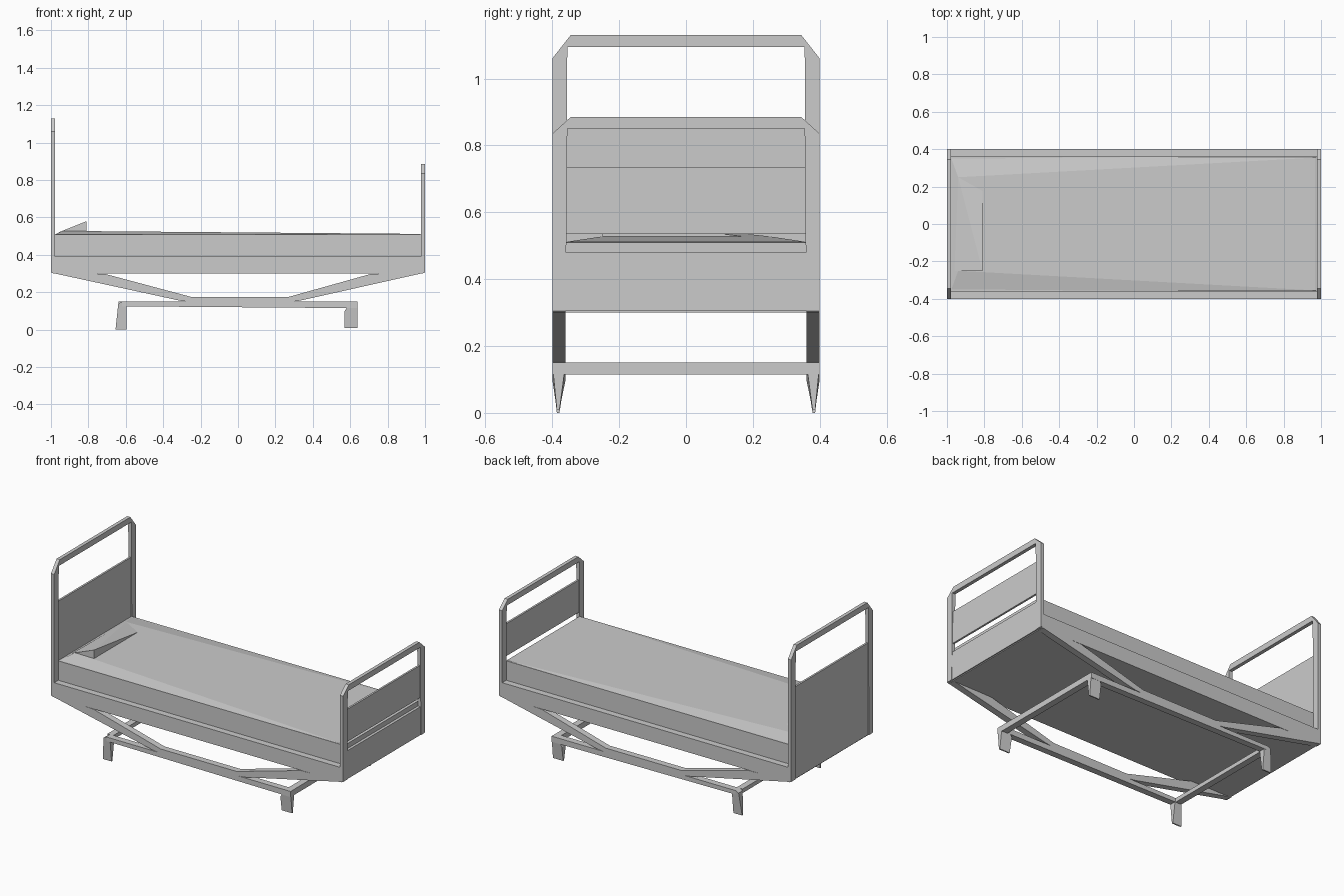
import bpy, bmesh
from mathutils import Vector

if "Cube" in bpy.data.objects:
    bpy.data.objects.remove(bpy.data.objects["Cube"], do_unlink=True)

grey = bpy.data.materials.new("light_grey")
grey.use_nodes = True
grey.diffuse_color = (0.6, 0.6, 0.6, 1)
grey.node_tree.nodes["Principled BSDF"].inputs["Base Color"].default_value = (0.6, 0.6, 0.6, 1)


def finish(name, bm):
    bmesh.ops.recalc_face_normals(bm, faces=bm.faces)
    mesh = bpy.data.meshes.new(name)
    bm.to_mesh(mesh)
    bm.free()
    mesh.materials.append(grey)
    obj = bpy.data.objects.new(name, mesh)
    bpy.context.collection.objects.link(obj)
    return obj


def prism(name, outline, axis, start, end):
    """Extrude an (x, z) or (y, z) outline along axis 'y' or 'x'."""
    bm = bmesh.new()
    verts = [bm.verts.new((u, start, z) if axis == "y" else (start, u, z)) for u, z in outline]
    face = bm.faces.new(verts)
    out = bmesh.ops.extrude_face_region(bm, geom=[face])
    step = Vector((0, end - start, 0) if axis == "y" else (end - start, 0, 0))
    bmesh.ops.translate(bm, vec=step, verts=[g for g in out["geom"] if isinstance(g, bmesh.types.BMVert)])
    return finish(name, bm)


def box(name, x0, x1, y0, y1, z0, z1):
    return prism(name, [(x0, z0), (x1, z0), (x1, z1), (x0, z1)], "y", y0, y1)


def hull(name, points):
    bm = bmesh.new()
    for p in points:
        bm.verts.new(p)
    bmesh.ops.convex_hull(bm, input=bm.verts)
    return finish(name, bm)


# Bed base, mattress and blanket
HALF, INNER, BASE = 0.40, 0.36, 0.305
box("bed_base", -0.99, 0.99, -HALF, HALF, 0.30, 0.39)
box("mattress", -0.98, 0.98, -INNER, INNER, 0.38, 0.51)
hull("blanket", [(x, s * y, z) for s in (-1, 1) for x, y, z in (
    (-0.98, INNER, 0.508), (0.98, INNER, 0.508), (-0.94, 0.25, 0.528), (0.97, 0.355, 0.512))])

# Wedge pillow
hull("pillow", [(-0.96, -0.25, 0.52), (-0.81, -0.25, 0.52), (-0.81, -0.25, 0.58),
                (-0.81, 0.20, 0.524), (-0.94, 0.25, 0.528)])


# End boards: a chamfered hoop with panels between its posts
def hoop(name, x0, x1, shoulder, top):
    half = [(INNER, BASE), (HALF, BASE), (HALF, shoulder), (0.345, top)]
    inner = [(0.355, top - 0.035), (-0.355, top - 0.035), (-INNER, BASE)]
    outline = half + [(-y, z) for y, z in reversed(half[1:])] + inner[::-1] + inner[:1]
    # keep each corner only once
    outline = list(dict.fromkeys(outline))
    return prism(name, outline, "x", x0, x1)


hoop("headboard_frame", -1.0, -0.978, 1.06, 1.13)
box("headboard_panel", -0.995, -0.983, -INNER, INNER, BASE, 0.875)
hoop("footboard_frame", 0.978, 1.0, 0.835, 0.885)
box("footboard_panel", 0.983, 0.995, -INNER, INNER, 0.535, 0.735)
box("footboard_lower_panel", 0.978, 0.997, -INNER, INNER, BASE, 0.48)

# Side struts, rails and legs
truss = [(-1.0, BASE), (-0.31, 0.155), (-0.25, 0.148), (0.27, 0.148), (0.33, 0.155),
         (1.0, BASE), (0.71, 0.298), (0.27, 0.175), (-0.25, 0.175), (-0.71, 0.298)]
legs = {"head": [(-0.655, 0), (-0.595, 0), (-0.595, 0.125), (-0.62, 0.15), (-0.64, 0.14)],
        "foot": [(0.57, 0.01), (0.64, 0.01), (0.64, 0.15), (0.59, 0.13), (0.57, 0.10)]}
for side, s in (("right", -1), ("left", 1)):
    prism(side + "_strut", truss, "y", s * HALF, s * INNER)
    prism(side + "_rail", [(-0.62, 0.125), (0.64, 0.115), (0.64, 0.15), (-0.62, 0.15)],
          "y", s * HALF, s * INNER)
    for end, outline in legs.items():
        leg = prism(f"{side}_{end}_leg", outline, "y", s * HALF, s * INNER)
        # feet narrow to an edge
        for v in leg.data.vertices:
            if v.co.z < 0.05:
                v.co.y = s * 0.383 + (v.co.y - s * 0.383) * 0.2

# Cross bars between the rails
box("head_cross_bar", -0.64, -0.60, -INNER, INNER, 0.125, 0.15)
box("foot_cross_bar", 0.60, 0.64, -INNER, INNER, 0.115, 0.15)
